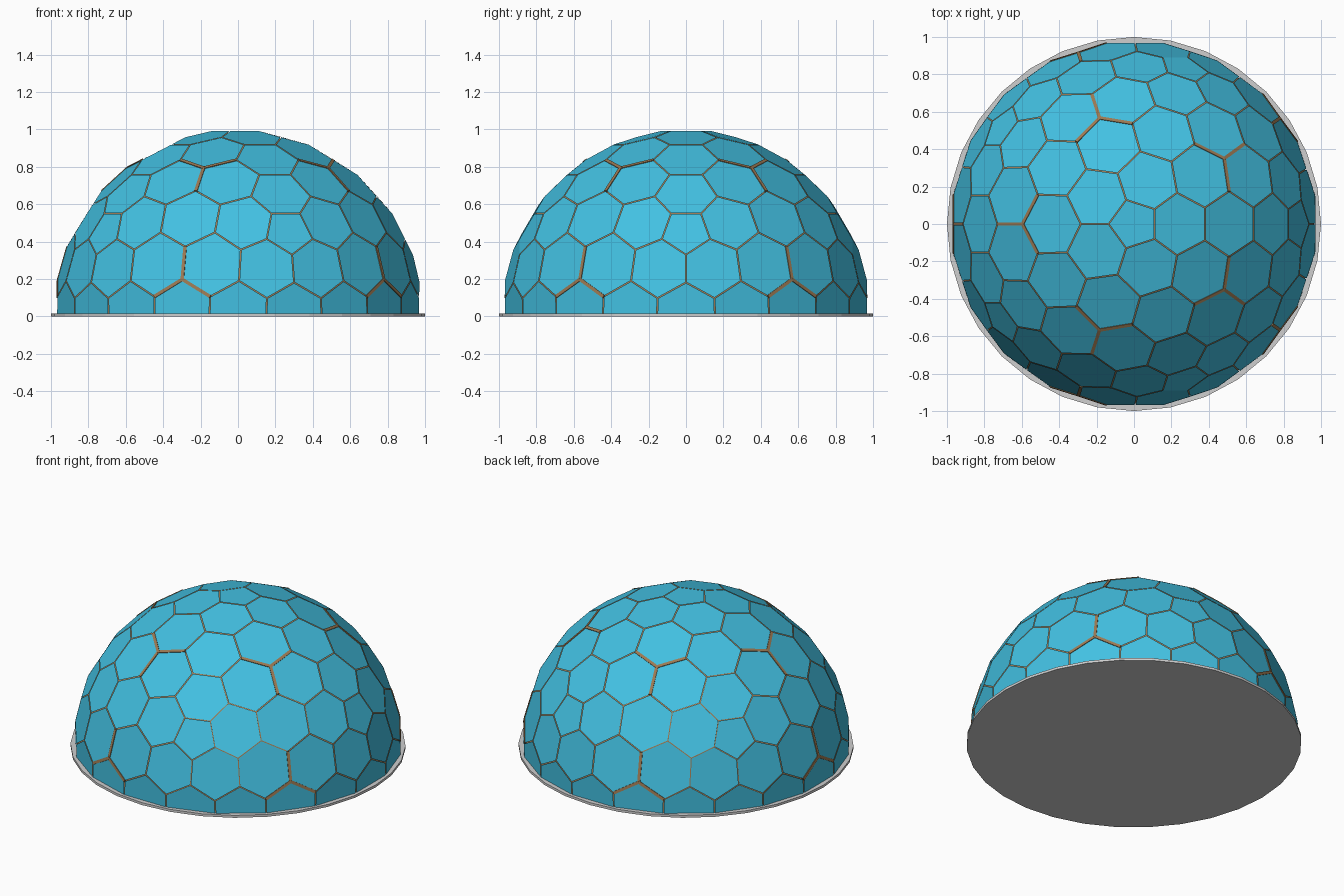
import bpy, bmesh, math
from mathutils import Vector

if "Cube" in bpy.data.objects:
    bpy.data.objects.remove(bpy.data.objects["Cube"])

BASE_H = 0.016      # thickness of the base plate


def material(name, rgb):
    m = bpy.data.materials.new(name)
    m.diffuse_color = (*rgb, 1.0)
    m.use_nodes = True
    m.node_tree.nodes["Principled BSDF"].inputs["Base Color"].default_value = m.diffuse_color
    return m


blue = material("panel blue", (0.055, 0.53, 0.76))
brown = material("seam brown", (0.33, 0.19, 0.085))
grey = material("base grey", (0.62, 0.62, 0.62))


def finish(bm, name, mat, cut=True):
    """Cut away everything below the equator, lift onto the base, link."""
    if cut:
        bmesh.ops.bisect_plane(bm, geom=bm.verts[:] + bm.edges[:] + bm.faces[:],
                               plane_co=(0, 0, 0), plane_no=(0, 0, 1),
                               clear_inner=True)
        bmesh.ops.translate(bm, verts=bm.verts[:], vec=(0, 0, BASE_H - 0.002))
    me = bpy.data.meshes.new(name)
    bm.to_mesh(me)
    bm.free()
    me.materials.append(mat)
    ob = bpy.data.objects.new(name, me)
    bpy.context.collection.objects.link(ob)
    return ob


# Source triangulated sphere: its dual gives the hexagons and pentagons
src = bmesh.new()
bmesh.ops.create_icosphere(src, subdivisions=3, radius=1.0)
src.normal_update()


def cell(v):
    """Dual polygon round a vertex, ordered counter-clockwise from outside."""
    n = v.co.normalized()
    t = n.cross(Vector((0.31, 0.52, 0.79))).normalized()
    b = n.cross(t)
    pts = [f.calc_center_median() for f in v.link_faces]
    return sorted(pts, key=lambda p: math.atan2((p - v.co).dot(b), (p - v.co).dot(t)))


# Panels with narrow gaps, and a brown shell just under them
panels, shell = bmesh.new(), bmesh.new()
for v in src.verts:
    if v.co.z < -0.02:
        continue
    pts = cell(v)
    mid = sum(pts, Vector()) / len(pts)
    panels.faces.new([panels.verts.new(mid + (p - mid) * 0.98) for p in pts])
    shell.faces.new([shell.verts.new(p * 0.991) for p in pts])

# Raised seams around the middle triangle of each big face
struts = bmesh.new()
middles = set(sorted(src.faces, key=lambda f: -f.calc_area())[:20])
for e in src.edges:
    if not any(f in middles for f in e.link_faces):
        continue
    a, b = (f.calc_center_median() for f in e.link_faces)
    if max(a.z, b.z) < 0.01:
        continue
    out = (a + b).normalized()
    side = (b - a).cross(out).normalized() * 0.009
    ring = []
    for p in (a, b):
        ring.append([struts.verts.new(p + side * s + out * h)
                     for s, h in ((-1, -0.01), (1, -0.01), (1, 0.003), (-1, 0.003))])
    r, q = ring
    struts.faces.new(r)
    struts.faces.new(q[::-1])
    for i in range(4):
        j = (i + 1) % 4
        struts.faces.new((r[i], q[i], q[j], r[j]))
bmesh.ops.recalc_face_normals(struts, faces=struts.faces[:])

finish(panels, "dome_panels", blue)
finish(shell, "dome_under_shell", brown)
finish(struts, "dome_seam_struts", brown)
src.free()

# Base plate
bm = bmesh.new()
bmesh.ops.create_cone(bm, cap_ends=True, segments=32, radius1=1.0, radius2=1.0, depth=BASE_H)
bmesh.ops.translate(bm, verts=bm.verts[:], vec=(0, 0, BASE_H / 2))
finish(bm, "base_plate", grey, cut=False)
